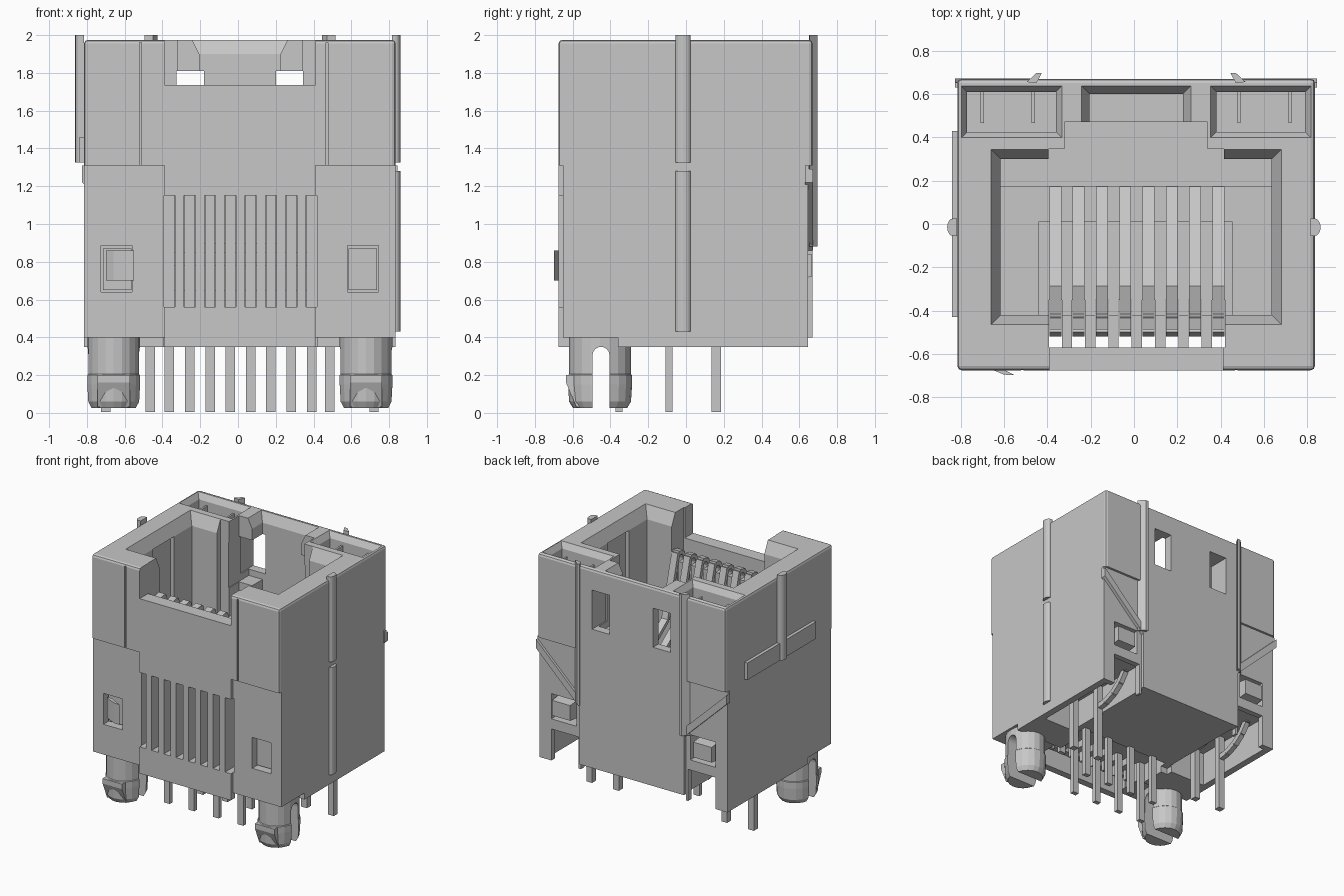
import bpy, bmesh, math
from mathutils import Vector

cube = bpy.data.objects.get("Cube")
if cube:
    bpy.data.objects.remove(cube, do_unlink=True)

grey = bpy.data.materials.new("plain grey")
grey.use_nodes = True
COLOUR = (0.57, 0.57, 0.57, 1)
grey.diffuse_color = COLOUR
grey.node_tree.nodes["Principled BSDF"].inputs["Base Color"].default_value = COLOUR

CX = 0.01  # plane of symmetry of the housing


def finish(name, bm):
    bmesh.ops.recalc_face_normals(bm, faces=bm.faces)
    me = bpy.data.meshes.new(name)
    bm.to_mesh(me)
    bm.free()
    me.materials.append(grey)
    ob = bpy.data.objects.new(name, me)
    bpy.context.collection.objects.link(ob)
    return ob


def add_hull(bm, points):
    verts = [bm.verts.new(p) for p in points]
    bmesh.ops.convex_hull(bm, input=verts)
    bmesh.ops.dissolve_limit(bm, angle_limit=0.01, verts=bm.verts, edges=bm.edges)


def box(name, x, y, z, flare=0):
    """Box from ranges; flare widens the top outline."""
    bm = bmesh.new()
    add_hull(bm, [(x[i] + f * (2 * i - 1), y[j] + f * (2 * j - 1), z[k])
                  for i in (0, 1) for j in (0, 1) for k, f in ((0, 0), (1, flare))])
    return finish(name, bm)


def prism(name, outline, axis, lo, hi):
    """Convex outline extruded along an axis (0 = x, 1 = y, 2 = z)."""
    bm = bmesh.new()
    points = []
    for pair in outline:
        for d in (lo, hi):
            p = list(pair)
            p.insert(axis, d)
            points.append(p)
    add_hull(bm, points)
    return finish(name, bm)


def strip(name, x, width, path, t):
    """Flat wire following a y-z path."""
    bm = bmesh.new()
    for a, b in zip(path, path[1:]):
        a, b = Vector(a), Vector(b)
        n = Vector((-(b - a).y, (b - a).x)).normalized() * t / 2
        part = bmesh.new()
        add_hull(part, [(x + s * width / 2, *(p + m)) for p in (a, b) for m in (n, -n) for s in (-1, 1)])
        me = bpy.data.meshes.new("segment")
        part.to_mesh(me)
        part.free()
        bm.from_mesh(me)
        bpy.data.meshes.remove(me)
    return finish(name, bm)


def cut(ob, cutter):
    mod = ob.modifiers.new("cut", 'BOOLEAN')
    mod.object, mod.operation, mod.solver = cutter, 'DIFFERENCE', 'EXACT'
    bpy.context.view_layer.objects.active = ob
    bpy.ops.object.modifier_apply(modifier=mod.name)
    bpy.data.objects.remove(cutter, do_unlink=True)


def carve(x, y, z, flare=0):
    cut(housing, box("cutter", x, y, z, flare))


def sided(s, a, b):
    """Mirrored x range at distances a..b from the symmetry plane."""
    return tuple(sorted((CX + s * a, CX + s * b)))


# Housing block with softened upper and upright edges
bm = bmesh.new()
add_hull(bm, [(x, y, z) for x in (-0.815, 0.835) for y in (-0.675, 0.67) for z in (0.35, 1.975)])
edges = [e for e in bm.edges if max(v.co.z for v in e.verts) > 1]
bmesh.ops.bevel(bm, geom=edges, offset=0.02, segments=2, profile=0.5, affect='EDGES')
housing = finish("housing", bm)

# Plug cavity, chamfered mouth, keyed latch channel and front opening
carve((-0.615, 0.635), (-0.42, 0.30), (0.85, 2.1))
carve((-0.615, 0.635), (-0.42, 0.17), (0.78, 1))
carve((-0.615, 0.635), (-0.42, 0.30), (1.88, 1.98), 0.047)
carve((-0.44, 0.455), (-0.43, 0.01), (0.65, 1))
carve((-0.32, 0.34), (0.2, 0.47), (0.85, 2.1))
carve((-0.205, 0.225), (0.3, 0.6), (0.9, 2.1))
carve((-0.205, 0.225), (0.3, 0.6), (1.9, 1.98), 0.04)
carve((-0.325, 0.345), (0.3, 0.6), (1.45, 1.81))
carve((-0.39, 0.41), (-0.8, -0.3), (1.735, 2.1))
carve((-0.39, 0.41), (-0.57, -0.3), (1.62, 2.1))
# Stepped underside behind the front wall
carve((-0.45, 0.47), (-0.15, 0.8), (0.2, 0.4))
carve((-0.39, 0.41), (-0.62, -0.1), (0.2, 0.5))

for s in (-1, 1):
    # Latch windows, guide grooves and indicator pockets
    carve(sided(s, 0.19, 0.345), (0.5, 0.8), (1.5, 1.81))
    carve(sided(s, 0.31, 0.405), (0.25, 0.345), (0.85, 2.1))
    px = sided(s, 0.37, 0.78)
    carve(px, (0.425, 0.61), (1.2, 2.1))
    carve(px, (0.425, 0.61), (1.93, 1.98), 0.03)
    # Side notches within the cavity
    carve(sided(s, 0.6, 0.655), (-0.19, 0.075), (1.0, 1.88))
    # Recessed cheeks, peg corners and front windows
    carve(sided(s, 0.4, 0.9), (-0.8, -0.65), (0.2, 1.31))
    carve(sided(s, 0.4, 0.9), (-0.8, -0.36), (0.2, 0.4))
    carve(sided(s, 0.57, 0.735), (-0.8, -0.55), (0.64, 0.885))
    # Shallow front seam
    seam = 0.455 if s > 0 else 0.52
    carve(sided(s, seam, seam + 0.012), (-0.8, -0.662), (1.3, 1.96))
    # Rear corner recesses, windows and underside pockets
    carve(sided(s, 0.46, 0.9), (0.645, 0.8), (0.2, 1.31))
    carve(sided(s, 0.5, 0.72), (0.45, 0.8), (0.68, 0.88))
    carve(sided(s, 0.45, 0.77), (-0.1, 0.6), (0.2, 0.62))
    carve(sided(s, 0.48, 0.72), (0.5, 0.8), (0.2, 0.6))

# Eight contact slots with their contacts and solder pins
for i in range(8):
    x = -0.363 + 0.1075 * i
    carve((x - 0.03, x + 0.03), (-0.57, -0.35), (0.3, 2.1))
    carve((x - 0.03, x + 0.03), (-0.8, -0.5), (0.56, 1.15))
    strip(f"contact_{i + 1}", x, 0.055,
          [(-0.505, 0.42), (-0.505, 1.62), (-0.485, 1.67), (-0.43, 1.68), (-0.3, 1.2), (0.165, 0.86)], 0.03)
    y = (-0.355, -0.09)[i % 2]
    strip(f"solder_pin_{i + 1}", x, 0.05, [(y, 0.005), (y, 0.55)], 0.035)

for s, side in ((-1, "right"), (1, "left")):
    # Split mounting pegs
    bm = bmesh.new()
    rings = [(0.025, 0.122), (0.06, 0.14), (0.15, 0.145), (0.2, 0.145), (0.205, 0.14), (0.42, 0.14)]
    cx, cy = CX + s * 0.668, -0.455
    loops = [[bm.verts.new((cx + r * math.cos(a), cy + r * 1.17 * math.sin(a), z))
              for a in (math.tau * k / 20 for k in range(20))] for z, r in rings]
    for lo, hi in zip(loops, loops[1:]):
        for k in range(20):
            bm.faces.new((lo[k], lo[k - 1], hi[k - 1], hi[k]))
    bm.faces.new(loops[0])
    bm.faces.new(loops[-1])
    peg = finish(f"{side}_peg", bm)
    slot = [(-0.495, 0), (-0.405, 0)] + [(-0.45 + 0.045 * math.cos(a), 0.305 + 0.045 * math.sin(a))
                                         for a in (math.pi * k / 8 for k in range(9))]
    cut(peg, prism("cutter", slot, 0, cx - 0.3, cx + 0.3))
    prism(f"{side}_peg_barb", [(-0.58, 0.03), (-0.635, 0.16), (-0.635, 0.2), (-0.55, 0.2), (-0.55, 0.03)],
          0, cx - 0.085, cx + 0.085)

    # Indicator legs, with an arched lead to the rear
    for d in (0.475, 0.71):
        x = CX + s * d
        strip(f"{side}_indicator_leg_{d}", x, 0.05, [(0.16, 0.005), (0.16, 0.64)], 0.05)
        arc = [(0.16 + 0.36 * math.sin(a), 0.8 - 0.36 * math.cos(a))
               for a in (math.pi / 2 * k / 6 for k in range(7))]
        strip(f"{side}_indicator_lead_{d}", x, 0.04, arc, 0.04)
        strip(f"{side}_indicator_wire_{d}", x, 0.015, [(0.54, 1.15), (0.54, 1.9)], 0.15)

    # Rear spring wire, slanted guard and latch hooks
    section = [(0.435, 0.697), (0.46, 0.697), (0.505, 0.655), (0.46, 0.65)]
    prism(f"{side}_rear_wire", [(CX + s * d, y) for d, y in section], 2, 0.88, 2.0)
    outer, inner = CX + s * 0.835, CX + s * 0.46
    prism(f"{side}_rear_guard", [(outer, 1.29), (outer, 1.22), (inner, 0.86), (inner, 0.93)], 1, 0.63, 0.672)
    prism(f"{side}_rear_panel", [(outer, 1.31), (inner, 1.31), (inner, 0.93), (outer, 1.29)], 1, 0.63, 0.652)
    prism(f"{side}_rear_hook", [(0.5, 0.86), (0.665, 0.84), (0.665, 0.72), (0.5, 0.7)], 0, *sided(s, 0.54, 0.7))

    # Front spring tab inside its window
    box(f"{side}_front_tab", sided(s, 0.575, 0.725), (-0.6, -0.56), (0.65, 0.87))

# Sprung barb that stands proud of one front window
prism("front_barb", [(-0.70, -0.64), (-0.55, -0.698), (-0.6, -0.695), (-0.66, -0.67), (-0.66, -0.64)],
      2, 0.7, 0.86)


# Rounded side ribs
def rib(name, x, s, z0, z1):
    arc = [(x + s * 0.026 * math.sin(a), 0.04 * math.cos(a) - 0.015) for a in (math.pi * k / 8 for k in range(9))]
    prism(name, arc + [(x - s * 0.02, 0.025), (x - s * 0.02, -0.055)], 2, z0, z1)


rib("left_upper_rib", 0.835, 1, 1.325, 2.0)
rib("left_lower_rib", 0.835, 1, 0.43, 1.28)
rib("right_upper_rib", -0.836, -1, 1.325, 2.0)
box("right_cross_bar", (-0.84, -0.81), (-0.43, 0.43), (1.325, 1.46))
